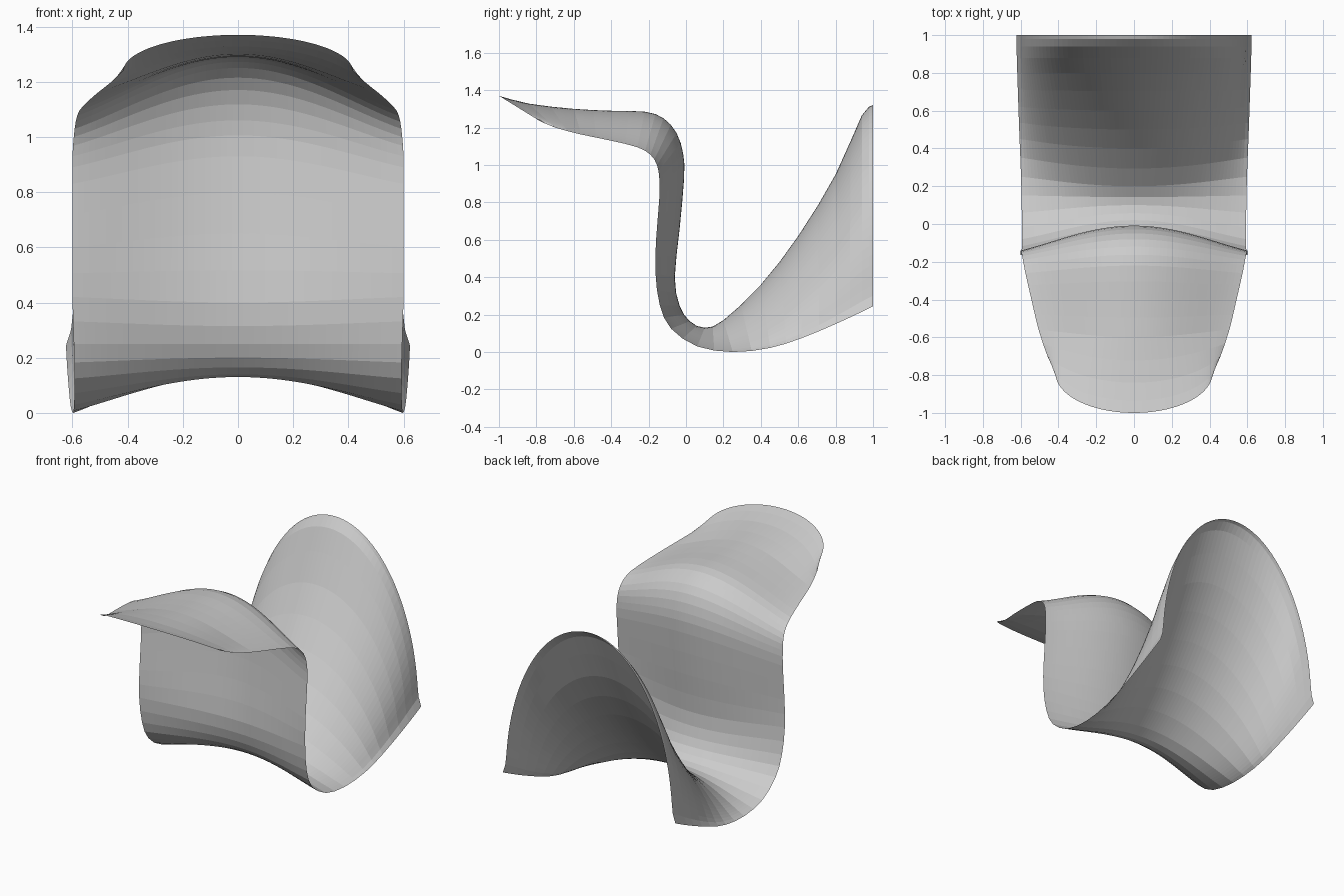
import bpy
import bmesh
from math import sin, cos, pi
from mathutils import Vector

default_cube = bpy.data.objects.get("Cube")
if default_cube:
    bpy.data.objects.remove(default_cube, do_unlink=True)

COLUMNS = 60
STEPS_PER_SPAN = 2
LIP = 0.022

# Centre line of the sheet, from front tip to back rim: (y, z)
centre_line = [
    (-1, 1.37), (-.84, 1.328), (-.6, 1.3), (-.4, 1.29), (-.22, 1.285),
    (-.12, 1.25), (-.05, 1.17), (-.015, 1.06), (-.01, .93), (-.035, .65),
    (-.06, .4), (-.035, .25), (.02, .165), (.1, .13), (.2, .17),
    (.4, .36), (.6, .62), (.8, .95), (.94, 1.265), (1, 1.32),
]
# Matching side edge: (x, y, z)
side_edge = [
    (.415, -.79, 1.24), (.458, -.7, 1.2), (.505, -.56, 1.163), (.543, -.4, 1.13),
    (.575, -.26, 1.095), (.588, -.19, 1.055), (.595, -.155, 1), (.6, -.143, .93),
    (.6, -.142, .83), (.6, -.16, .6), (.6, -.163, .42), (.595, -.14, .25),
    (.592, -.08, .125), (.594, .06, .03), (.598, .25, 0), (.606, .45, .022),
    (.612, .62, .075), (.618, .8, .15), (.622, .94, .215), (.623, 1, .245),
]


def clamp(value):
    return max(0.0, min(1.0, value))


def spline(points, steps):
    """Pass a smooth curve through every point."""
    points = [Vector(p) for p in points]
    last = len(points) - 1
    result = []
    for i in range(last):
        a, b = points[max(i - 1, 0)], points[i]
        c, d = points[i + 1], points[min(i + 2, last)]
        for k in range(steps):
            t = k / steps
            result.append(b + 0.5 * t * ((c - a)
                          + t * (2 * a - 5 * b + 4 * c - d)
                          + t * t * (3 * b - a - 3 * c + d)))
    result.append(points[last])
    return result


def cross_section(centre, edge):
    """One row: a shallow wave mid-sheet, a half ellipse near either end."""
    front = clamp((-0.6 - centre.x) / 0.4)
    back = clamp((centre.x - 0.1) / 0.8)
    roundness = max(front, back)
    lip = LIP * back
    row = []
    for i in range(COLUMNS + 1):
        u = 2 * i / COLUMNS - 1
        angle = u * pi / 2
        wave = u * u * (1 + 0.45 * (1 - u * u))
        fall = wave + roundness * (1 - cos(angle) - wave)
        across = u + roundness * (sin(angle) - u)
        x = (edge.x - lip) * across + lip * u ** 45
        y = centre.x + (edge.y - centre.x) * fall
        z = centre.y + (edge.z - centre.y) * fall
        row.append((x, y, z))
    return row


def loft(name, rows):
    """Skin neighbouring rows with quads."""
    bm = bmesh.new()
    grid = [[bm.verts.new(co) for co in row] for row in rows]
    for lower, upper in zip(grid, grid[1:]):
        for i in range(len(lower) - 1):
            bm.faces.new((lower[i], lower[i + 1], upper[i + 1], upper[i]))
    bmesh.ops.recalc_face_normals(bm, faces=bm.faces)
    mesh = bpy.data.meshes.new(name)
    bm.to_mesh(mesh)
    bm.free()
    obj = bpy.data.objects.new(name, mesh)
    bpy.context.collection.objects.link(obj)
    return obj


# Single curved sheet with overhanging front, upright wall and scooped back
rows = [cross_section(c, e) for c, e in zip(
    spline(centre_line, STEPS_PER_SPAN), spline(side_edge, STEPS_PER_SPAN))]
loft("curved_shell", rows)
